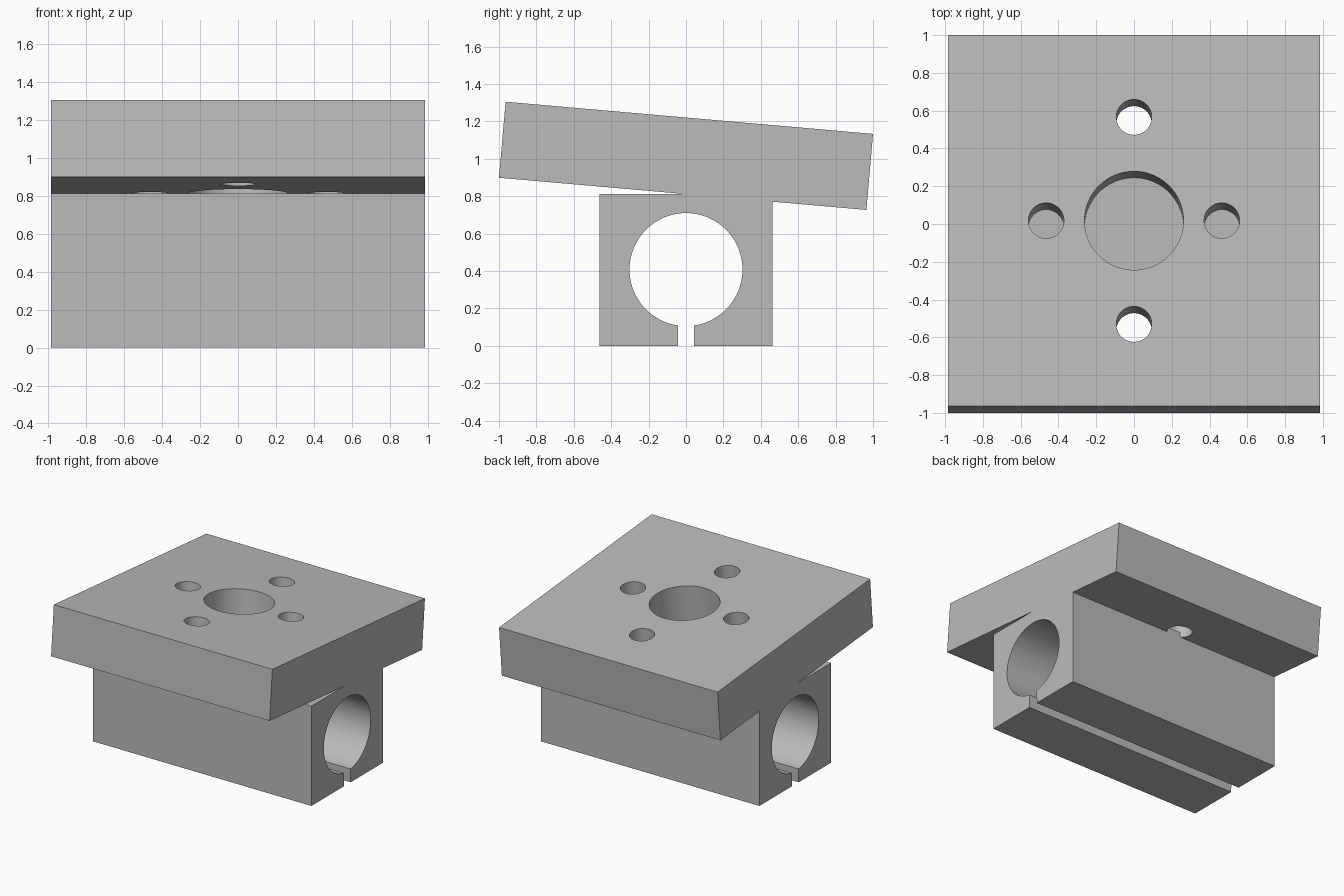
import bpy
import bmesh
from math import radians, pi, sin, cos
from mathutils import Matrix, Vector

cube = bpy.data.objects.get("Cube")
if cube:
    bpy.data.objects.remove(cube, do_unlink=True)

grey = bpy.data.materials.new("plain grey")
grey.use_nodes = True
colour = (0.5, 0.5, 0.5, 1)
grey.diffuse_color = colour
grey.node_tree.nodes["Principled BSDF"].inputs["Base Color"].default_value = colour

WIDTH, DEPTH, THICK = 1.97, 1.972, 0.408
BLOCK_TOP, BLOCK_HALF = 0.813, 0.462
BORE_Z, BORE_R, SLOT_HALF = 0.408, 0.302, 0.043
TILT = radians(-5)


def make_object(name, bm):
    mesh = bpy.data.meshes.new(name)
    bmesh.ops.recalc_face_normals(bm, faces=bm.faces)
    bm.to_mesh(mesh)
    bm.free()
    mesh.materials.append(grey)
    obj = bpy.data.objects.new(name, mesh)
    bpy.context.collection.objects.link(obj)
    return obj


def boolean(obj, other, operation):
    """Apply a boolean and discard the other object."""
    mod = obj.modifiers.new(operation, 'BOOLEAN')
    mod.object, mod.operation, mod.solver = other, operation, 'EXACT'
    bpy.context.view_layer.objects.active = obj
    bpy.ops.object.modifier_apply(modifier=mod.name)
    bpy.data.objects.remove(other, do_unlink=True)


# Tilted mounting plate, still level while it is drilled
bm = bmesh.new()
bmesh.ops.create_cube(bm, size=1, matrix=Matrix.Diagonal((WIDTH, DEPTH, THICK, 1)))
plate = make_object("mounting_plate", bm)

# Centre hole and four screw holes
bm = bmesh.new()
holes = [(0, 0, 0.262)]
holes += [(x, 0, 0.094) for x in (-0.465, 0.465)]
holes += [(0, y, 0.094) for y in (-0.55, 0.55)]
for x, y, r in holes:
    bmesh.ops.create_cone(bm, cap_ends=True, segments=64, radius1=r, radius2=r,
                          depth=1, matrix=Matrix.Translation((x, y, 0)))
drills = make_object("hole_cutters", bm)
drills.hide_render = True
boolean(plate, drills, 'DIFFERENCE')
plate.data.transform(Matrix.Translation((0, 0, 1.016)) @ Matrix.Rotation(TILT, 4, 'X'))

# Clamp block: one profile with an open bore and slot, extruded along x
profile = [(-SLOT_HALF, 0), (-BLOCK_HALF, 0), (-BLOCK_HALF, BLOCK_TOP),
           (BLOCK_HALF, BLOCK_TOP), (BLOCK_HALF, 0), (SLOT_HALF, 0)]
gap = SLOT_HALF / BORE_R
steps = 80
for i in range(steps + 1):
    a = -pi / 2 + gap + (2 * pi - 2 * gap) * i / steps
    profile.append((BORE_R * cos(a), BORE_Z + BORE_R * sin(a)))
bm = bmesh.new()
face = bm.faces.new([bm.verts.new((-WIDTH / 2, y, z)) for y, z in profile])
result = bmesh.ops.extrude_face_region(bm, geom=[face])
moved = [v for v in result["geom"] if isinstance(v, bmesh.types.BMVert)]
bmesh.ops.translate(bm, vec=Vector((WIDTH, 0, 0)), verts=moved)
block = make_object("clamp_block", bm)

# Join into one solid bracket
boolean(block, plate, 'UNION')
block.name = "clamp_bracket"
block.select_set(True)
bpy.context.view_layer.objects.active = block
bpy.ops.object.shade_smooth_by_angle(angle=radians(30))
